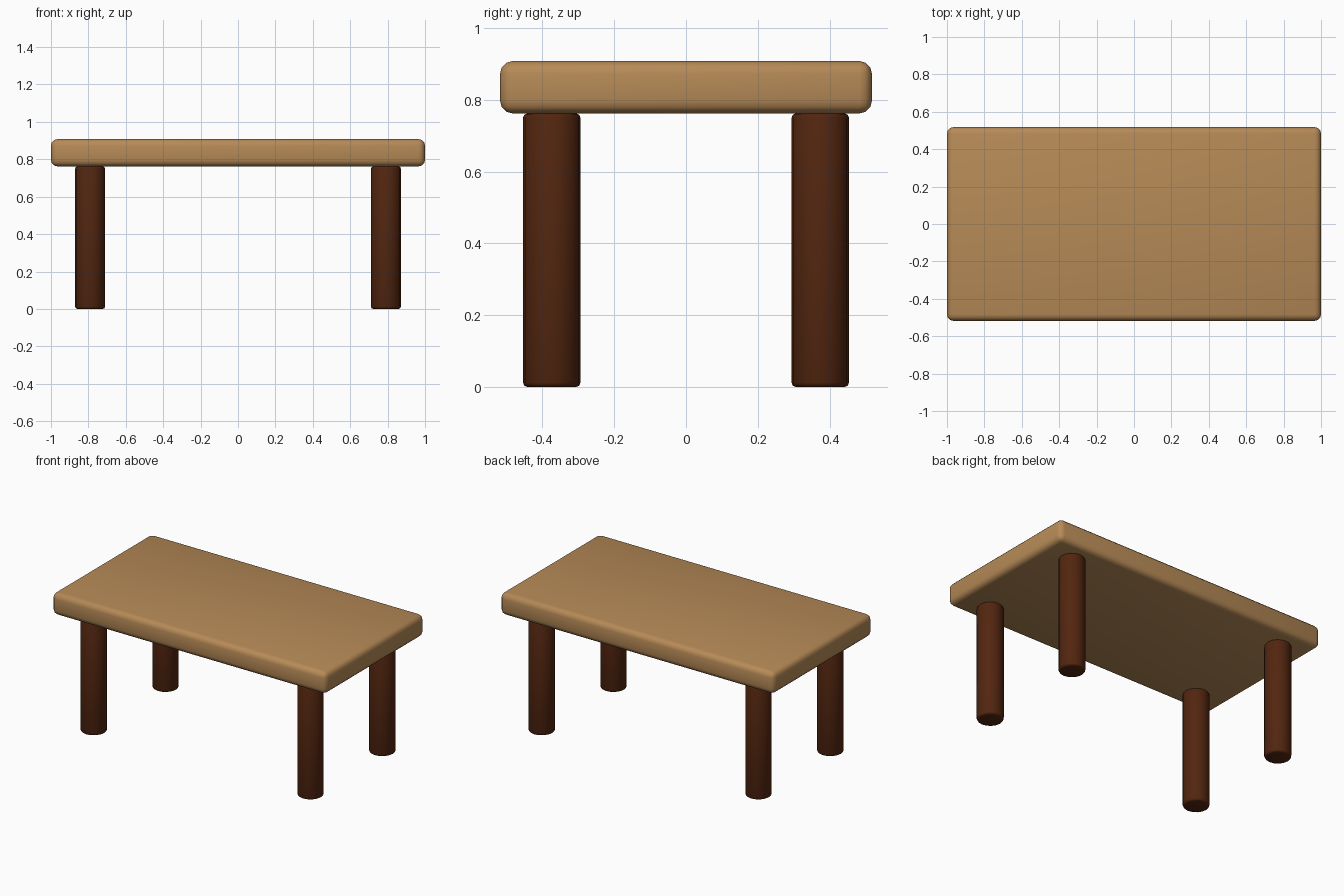
import bpy
import math

if "Cube" in bpy.data.objects:
    bpy.data.objects.remove(bpy.data.objects["Cube"])


def material(name, color):
    m = bpy.data.materials.new(name)
    m.diffuse_color = (*color, 1)
    m.use_nodes = True
    m.node_tree.nodes["Principled BSDF"].inputs["Base Color"].default_value = m.diffuse_color
    return m


def finish(obj, name, mat, bevel, segments):
    """Name, colour, round the edges and smooth."""
    obj.name = name
    obj.data.materials.append(mat)
    bpy.ops.object.transform_apply(location=False, rotation=False, scale=True)
    mod = obj.modifiers.new("rounded_edges", "BEVEL")
    mod.width = bevel
    mod.segments = segments
    mod.limit_method = "ANGLE"
    mod.angle_limit = math.radians(40)
    bpy.ops.object.modifier_apply(modifier=mod.name)
    bpy.ops.object.shade_smooth_by_angle(angle=math.radians(50))


light_wood = material("light wood", (0.47, 0.255, 0.095))
dark_wood = material("dark wood", (0.085, 0.019, 0.005))

# Table top: rounded slab
Z_LOW, Z_HIGH = 0.762, 0.908
bpy.ops.mesh.primitive_cube_add(size=1, location=(0, 0, (Z_LOW + Z_HIGH) / 2))
slab = bpy.context.object
slab.scale = (2.0, 1.036, Z_HIGH - Z_LOW)
finish(slab, "table_top", light_wood, 0.035, 3)

# Four round legs
for side, sx in (("left", -1), ("right", 1)):
    for end, sy in (("front", -1), ("back", 1)):
        bpy.ops.mesh.primitive_cylinder_add(
            vertices=16, radius=0.08, depth=Z_LOW,
            location=(sx * 0.791, sy * 0.374, Z_LOW / 2))
        finish(bpy.context.object, f"{end}_{side}_leg", dark_wood, 0.012, 2)
